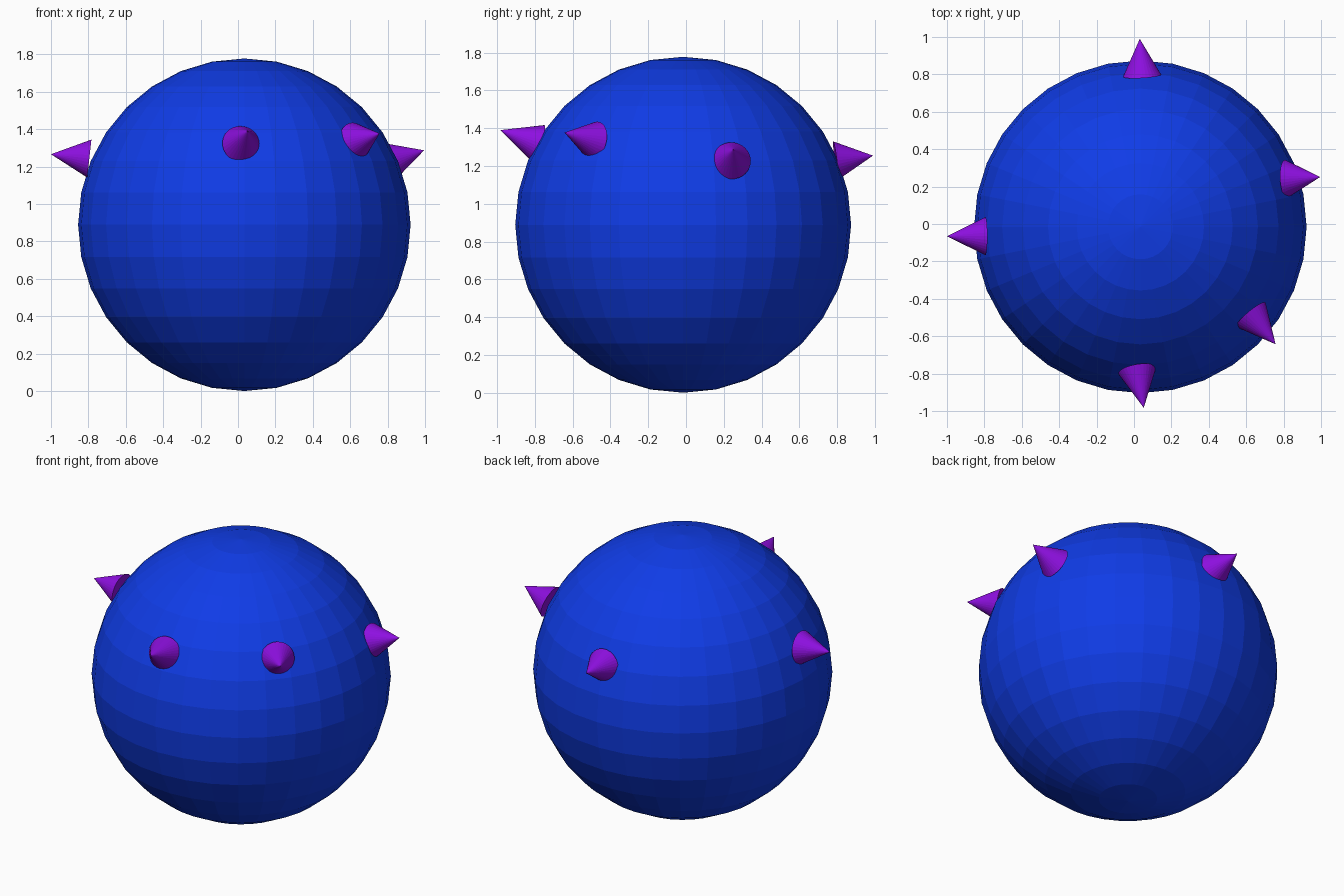
import bpy
from mathutils import Vector

if "Cube" in bpy.data.objects:
    bpy.data.objects.remove(bpy.data.objects["Cube"])


def material(name, rgb):
    mat = bpy.data.materials.new(name)
    mat.diffuse_color = (*rgb, 1.0)
    mat.use_nodes = True
    mat.node_tree.nodes["Principled BSDF"].inputs["Base Color"].default_value = mat.diffuse_color
    return mat


blue = material("blue", (0.005, 0.045, 0.8))
purple = material("purple", (0.27, 0.005, 0.75))

# Faceted round body resting on the floor
RADIUS = 0.889
bpy.ops.mesh.primitive_uv_sphere_add(
    segments=32, ring_count=16, radius=RADIUS, location=(0.034, -0.015, RADIUS))
body = bpy.context.object
body.name = "body"
body.data.materials.append(blue)


def spike(name, base, tip, radius=0.102):
    """Cone whose base centre sits on the body surface and points to tip."""
    base, tip = Vector(base), Vector(tip)
    axis = tip - base
    bpy.ops.mesh.primitive_cone_add(
        vertices=32, radius1=radius, radius2=0, depth=axis.length,
        location=(base + tip) / 2,
        rotation=axis.to_track_quat('Z', 'Y').to_euler())
    obj = bpy.context.object
    obj.name = name
    obj.data.materials.append(purple)


# Ring of spikes above the equator: base centre, tip
spikes = {
    "left_spike": ((-0.795, -0.065, 1.243), (-1.0, -0.065, 1.266)),
    "back_spike": ((0.043, 0.793, 1.229), (0.031, 0.99, 1.255)),
    "right_spike": ((0.812, 0.241, 1.228), (0.995, 0.251, 1.287)),
    "front_right_spike": ((0.625, -0.485, 1.335), (0.757, -0.643, 1.377)),
    "front_spike": ((0.017, -0.783, 1.32), (0.052, -0.983, 1.39)),
}
for name, (base, tip) in spikes.items():
    spike(name, base, tip)
